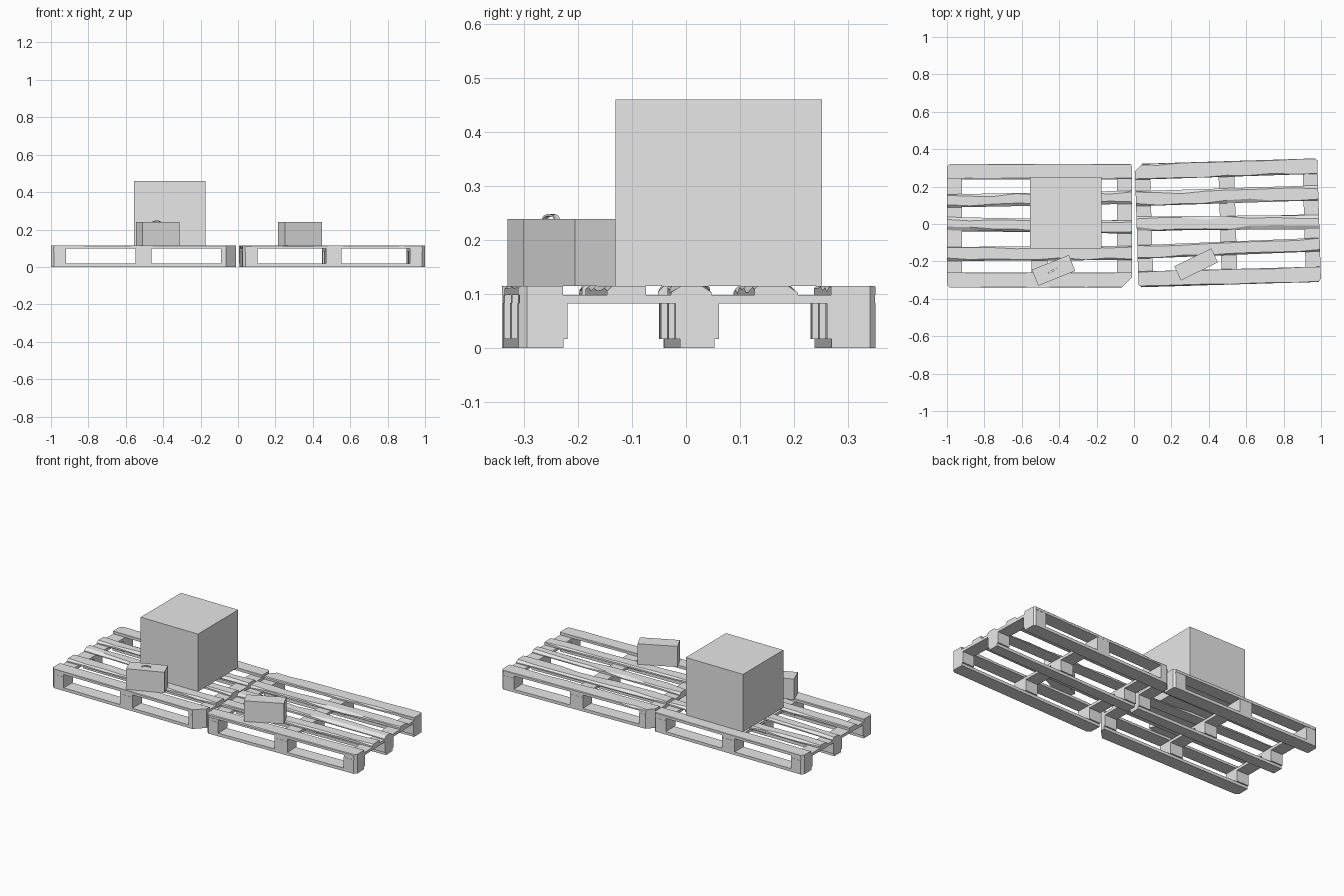
import bpy, bmesh, math, random
from mathutils import Matrix, Vector

if "Cube" in bpy.data.objects:
    bpy.data.objects.remove(bpy.data.objects["Cube"])

random.seed(4)
grey = bpy.data.materials.new("plain grey")
grey.diffuse_color = (0.8, 0.8, 0.8, 1)
grey.use_nodes = True
grey.node_tree.nodes["Principled BSDF"].inputs["Base Color"].default_value = grey.diffuse_color


def finish(name, bm, matrix):
    bmesh.ops.recalc_face_normals(bm, faces=bm.faces)
    me = bpy.data.meshes.new(name)
    bm.to_mesh(me)
    bm.free()
    me.materials.append(grey)
    ob = bpy.data.objects.new(name, me)
    ob.matrix_world = matrix
    bpy.context.collection.objects.link(ob)
    return ob


def add_box(bm, x0, x1, y0, y1, z0, z1):
    m = Matrix.Translation(((x0 + x1) / 2, (y0 + y1) / 2, (z0 + z1) / 2))
    m = m @ Matrix.Diagonal((x1 - x0, y1 - y0, z1 - z0, 1))
    bmesh.ops.create_cube(bm, size=1, matrix=m)


def add_plank(bm, half, ya, yb, width, wane):
    """Deck plank swept along x, top edges worn unevenly."""
    n, rings = 8, []
    for i in range(n + 1):
        t = i / n
        y, w = ya + (yb - ya) * t, width / 2
        a, b = wane * random.uniform(0.1, 1.3), wane * random.uniform(0.1, 1.3)
        da, db = min(a, 0.012), min(b, 0.012)
        sec = [(-w, 0.098), (w, 0.098), (w, 0.115 - db), (w - b, 0.115),
               (-w + a, 0.115), (-w, 0.115 - da)]
        x = -half + 2 * half * t
        rings.append([bm.verts.new((x, y + p, z)) for p, z in sec])
    for r, s in zip(rings, rings[1:]):
        for k in range(6):
            j = (k + 1) % 6
            bm.faces.new((r[k], r[j], s[j], s[k]))
    bm.faces.new(rings[0])
    bm.faces.new(rings[-1])


def cut_corners(bm, half, cuts):
    """Chop vertical corners of the whole pallet; cuts hold x sign, y sign, size."""
    for sx, sy, c in cuts:
        no = Vector((sx, sy, 0)).normalized()
        res = bmesh.ops.bisect_plane(
            bm, geom=bm.verts[:] + bm.edges[:] + bm.faces[:],
            plane_co=(sx * (half - c), sy * 0.33, 0), plane_no=no, clear_outer=True)
        edges = [e for e in res["geom_cut"] if isinstance(e, bmesh.types.BMEdge)]
        bmesh.ops.holes_fill(bm, edges=[e for e in edges if e.is_boundary], sides=0)


def pallet(side, x, y, angle, half, planks, cuts):
    m = Matrix.Translation((x, y, 0)) @ Matrix.Rotation(math.radians(angle), 4, 'Z')
    deck, cross, blocks, runners = (bmesh.new() for _ in range(4))
    # deck planks
    for p in planks:
        add_plank(deck, half, *p)
    bands = [(-half, -half + 0.08), (-0.042, 0.042), (half - 0.08, half)]
    rows = [(-0.33, -0.24), (-0.04, 0.04), (0.24, 0.33)]
    # cross boards under the deck
    for a, b in bands:
        add_box(cross, a, b, -0.329, 0.329, 0.082, 0.0985)
        # spacer blocks
        for c, d in rows:
            add_box(blocks, a, b, c, d, 0.017, 0.083)
    # bottom runners
    for c, d in rows:
        k = 0.008 if c > -0.1 else 0
        add_box(runners, -half, half, c + k, d - (0.008 if c < 0.1 else 0), 0, 0.018)
    for name, bm in (("deck_planks", deck), ("cross_boards", cross),
                     ("spacer_blocks", blocks), ("runners", runners)):
        cut_corners(bm, half, cuts)
        finish(side + "_" + name, bm, m)


pallet("left", -0.505, -0.01, 0, 0.495,
       [(0.292, 0.292, 0.078, 0.003), (0.133, 0.153, 0.07, 0.014),
        (0.012, -0.007, 0.07, 0.016), (-0.15, -0.145, 0.075, 0.012),
        (-0.289, -0.289, 0.082, 0.003)],
       [(1, -1, 0.055), (-1, -1, 0.015), (-1, 1, 0.015), (1, 1, 0.01)])
pallet("right", 0.502, 0.006, 1.75, 0.488,
       [(0.287, 0.289, 0.083, 0.008), (0.144, 0.146, 0.08, 0.016),
        (0.0115, -0.011, 0.075, 0.018), (-0.141, -0.131, 0.072, 0.008),
        (-0.286, -0.29, 0.082, 0.004)],
       [(-1, 1, 0.04), (-1, -1, 0.015), (1, -1, 0.015), (1, 1, 0.01)])


def crate(name, x, y, angle, sx, sy, top):
    bm = bmesh.new()
    add_box(bm, -sx / 2, sx / 2, -sy / 2, sy / 2, 0.115, top)
    m = Matrix.Translation((x, y, 0)) @ Matrix.Rotation(math.radians(angle), 4, 'Z')
    finish(name, bm, m)


# cargo
crate("large_crate", -0.365, 0.061, 0, 0.38, 0.382, 0.46)
crate("handled_box", -0.43, -0.248, 22, 0.213, 0.092, 0.239)
crate("small_box", 0.332, -0.216, 26, 0.22, 0.083, 0.239)

# arched strap handle on the box
bm = bmesh.new()
rings = []
for i in range(9):
    a = math.pi * i / 8
    ring = []
    for r, h in ((0.026, 0.010), (0.021, 0.006)):
        for w in (-0.005, 0.005):
            ring.append(bm.verts.new((r * math.cos(a), w, 0.238 + h * math.sin(a))))
    rings.append([ring[0], ring[1], ring[3], ring[2]])
for r, s in zip(rings, rings[1:]):
    for k in range(4):
        j = (k + 1) % 4
        bm.faces.new((r[k], r[j], s[j], s[k]))
bm.faces.new(rings[0])
bm.faces.new(rings[-1])
finish("strap_handle", bm,
       Matrix.Translation((-0.435, -0.25, 0)) @ Matrix.Rotation(math.radians(28), 4, 'Z'))
